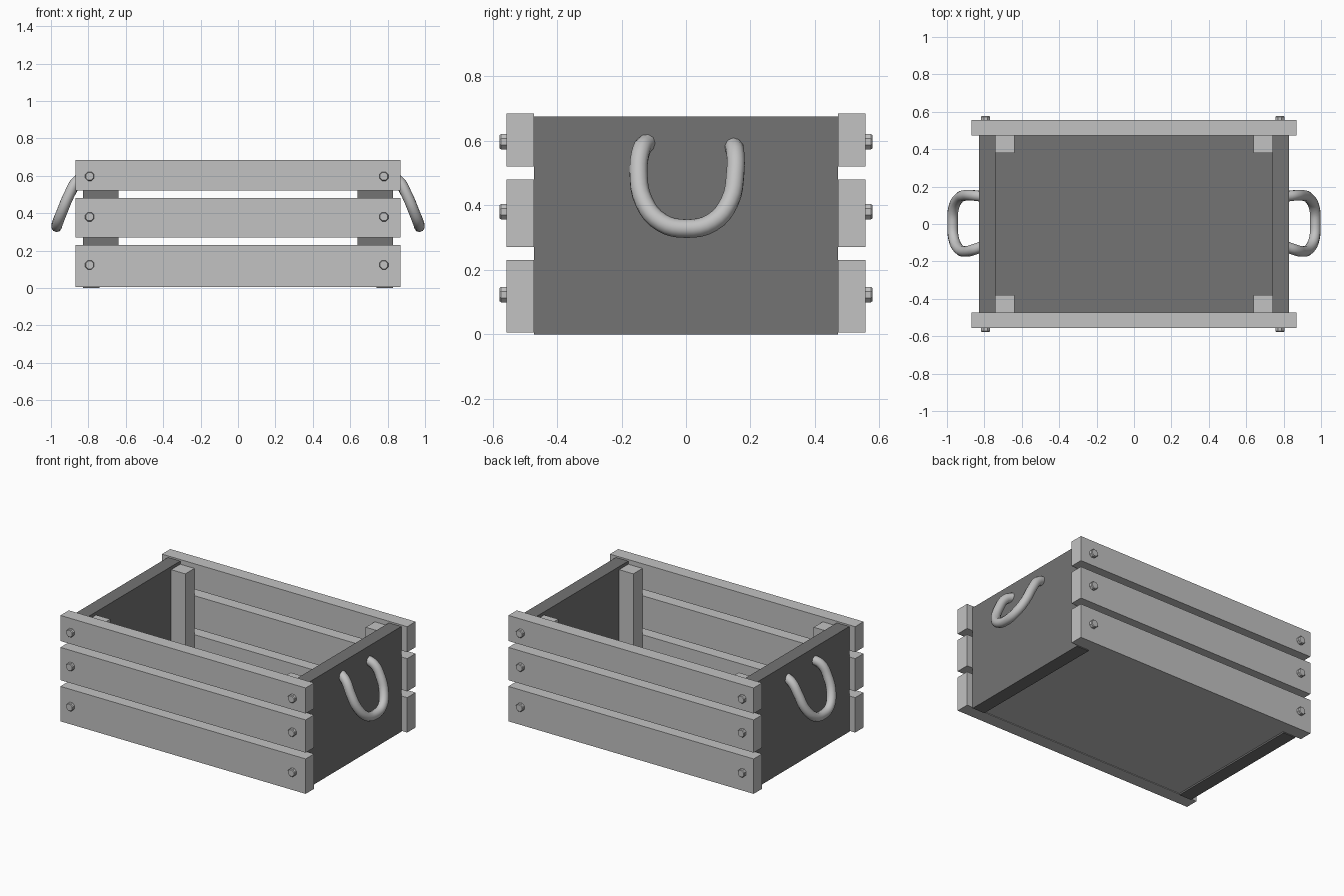
import bpy, bmesh, math
from mathutils import Matrix, Vector

if "Cube" in bpy.data.objects:
    bpy.data.objects.remove(bpy.data.objects["Cube"])


def material(name, v):
    m = bpy.data.materials.new(name)
    m.diffuse_color = (v, v, v, 1)
    m.use_nodes = True
    m.node_tree.nodes["Principled BSDF"].inputs["Base Color"].default_value = m.diffuse_color
    return m


LIGHT = material("light grey", 0.54)
DARK = material("dark grey", 0.173)


def finish(bm, name, *mats):
    bmesh.ops.recalc_face_normals(bm, faces=bm.faces)
    me = bpy.data.meshes.new(name)
    bm.to_mesh(me)
    bm.free()
    for m in mats:
        me.materials.append(m)
    ob = bpy.data.objects.new(name, me)
    bpy.context.collection.objects.link(ob)
    return ob


def box(name, lo, hi, mats, dark_dir=None):
    """Box from corner to corner; faces pointing along dark_dir use the second material."""
    lo, hi = Vector(lo), Vector(hi)
    bm = bmesh.new()
    bmesh.ops.create_cube(bm, size=1, matrix=Matrix.Translation((lo + hi) / 2)
                          @ Matrix.Diagonal((*(hi - lo), 1)))
    bm.normal_update()
    if dark_dir:
        for f in bm.faces:
            f.material_index = int(f.normal.dot(Vector(dark_dir)) > 0.9)
    return finish(bm, name, *mats)


def bolt(name, x, side, z):
    """Eight-sided bolt with a nearly flat head."""
    bm = bmesh.new()
    rings = []
    for y, r in ((0.54, 0.026), (0.573, 0.026), (0.578, 0.022)):
        rings.append([bm.verts.new((x + r * math.cos(a), side * y, z + r * math.sin(a)))
                      for a in (math.pi / 8 + i * math.pi / 4 for i in range(8))])
    for a, b in zip(rings, rings[1:]):
        for i in range(8):
            bm.faces.new((a[i], a[(i + 1) % 8], b[(i + 1) % 8], b[i]))
    bm.faces.new(rings[0])
    bm.faces.new(rings[-1])
    finish(bm, name, LIGHT)


# Floor board: dark inside, light underneath
box("floor", (-0.745, -0.472, 0.01), (0.745, 0.472, 0.09), (LIGHT, DARK), (0, 0, 1))

# Long side slats with bolts
for side, label in ((-1, "front"), (1, "back")):
    y0, y1 = sorted((side * 0.472, side * 0.557))
    for z0, z1, zb in ((0.006, 0.23, 0.123), (0.27, 0.48, 0.38), (0.521, 0.685, 0.597)):
        box(label + "_slat", (-0.87, y0, z0), (0.87, y1, z1), (LIGHT,))
        for x in (-0.793, 0.78):
            bolt(label + "_bolt", x, side, zb)

# Rope handle path on the positive x end
PATH = ((0.81, -0.12, 0.596), (0.86, -0.138, 0.572), (0.902, -0.147, 0.50),
        (0.94, -0.13, 0.41), (0.965, -0.075, 0.346), (0.97, 0, 0.328),
        (0.966, 0.08, 0.346), (0.94, 0.135, 0.41), (0.902, 0.153, 0.50),
        (0.86, 0.153, 0.562), (0.81, 0.147, 0.585))


def handle(name, side):
    cu = bpy.data.curves.new(name, 'CURVE')
    cu.dimensions = '3D'
    cu.bevel_depth = 0.029
    cu.bevel_resolution = 3
    cu.resolution_u = 4
    cu.use_fill_caps = True
    sp = cu.splines.new('BEZIER')
    sp.bezier_points.add(len(PATH) - 1)
    for p, (x, y, z) in zip(sp.bezier_points, PATH):
        p.co = (side * x, y, z)
        p.handle_left_type = p.handle_right_type = 'AUTO'
    ob = bpy.data.objects.new(name, cu)
    bpy.context.collection.objects.link(ob)
    cu.materials.append(LIGHT)
    bpy.ops.object.select_all(action='DESELECT')
    ob.select_set(True)
    bpy.context.view_layer.objects.active = ob
    bpy.ops.object.convert(target='MESH')
    bpy.ops.object.shade_smooth_by_angle(angle=math.radians(50))


# End panels, inner corner posts and handles
for side, label in ((-1, "left"), (1, "right")):
    x0, x1 = sorted((side * 0.74, side * 0.828))
    box(label + "_end_panel", (x0, -0.472, 0), (x1, 0.472, 0.675), (DARK,))
    p0, p1 = sorted((side * 0.64, side * 0.742))
    for ys in (-1, 1):
        y0, y1 = sorted((ys * 0.38, ys * 0.472))
        box(label + "_corner_post", (p0, y0, 0.085), (p1, y1, 0.655),
            (LIGHT, DARK), (0, ys, 0))
    handle(label + "_rope_handle", side)
